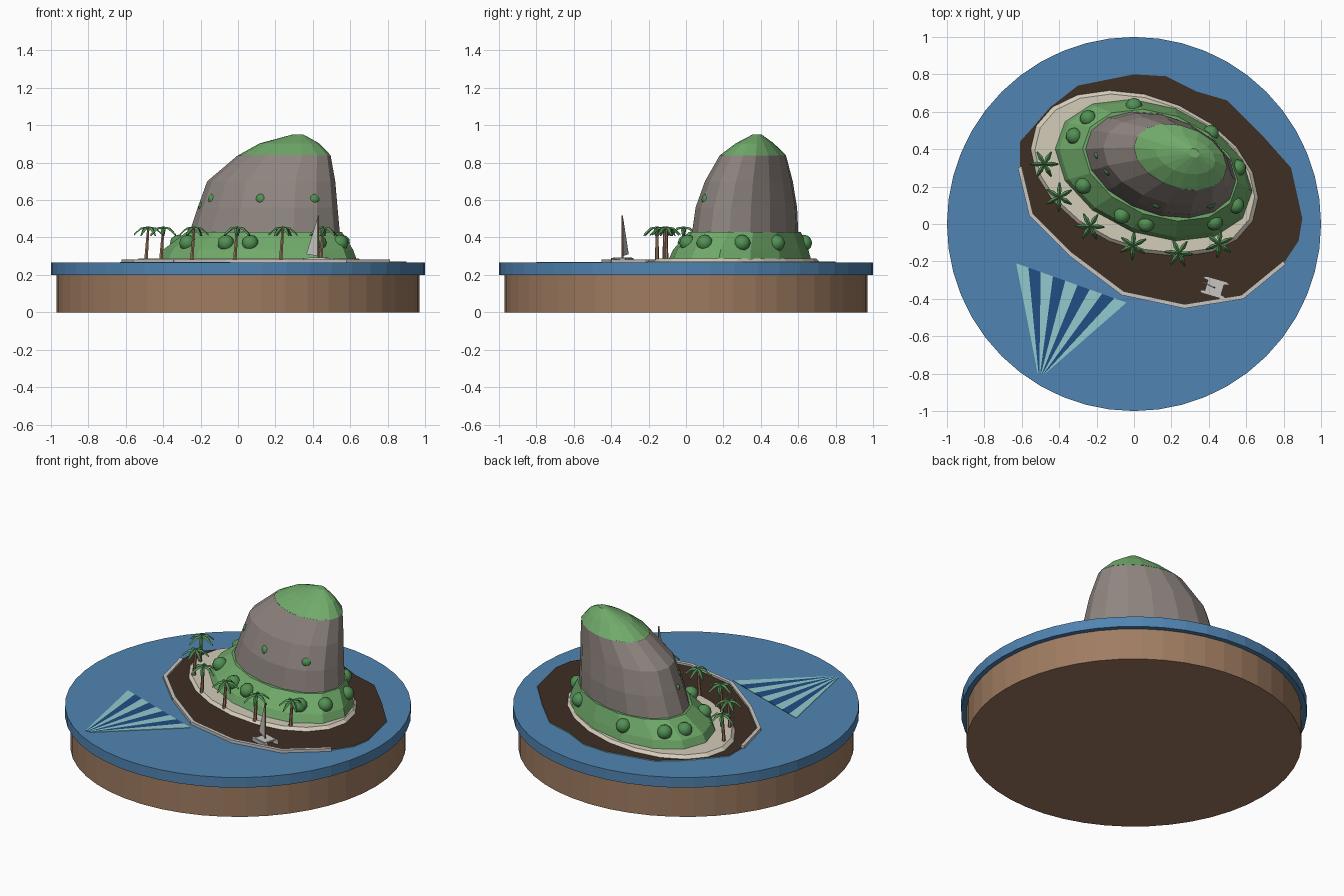
import bpy, bmesh
from math import sin, cos, pi, tau, radians
from mathutils import Vector, Matrix

cube = bpy.data.objects.get("Cube")
if cube:
    bpy.data.objects.remove(cube, do_unlink=True)


def material(name, r, g, b):
    lin = [((c / 255 + 0.055) / 1.055) ** 2.4 for c in (r, g, b)] + [1]
    m = bpy.data.materials.new(name)
    m.use_nodes = True
    m.diffuse_color = lin
    m.node_tree.nodes["Principled BSDF"].inputs["Base Color"].default_value = lin
    return m


WOOD = material("wood brown", 160, 124, 97)
WATER = material("water blue", 80, 132, 178)
SEABED = material("dark brown", 62, 46, 36)
STONE = material("pale grey", 200, 197, 192)
SAND = material("sand", 212, 204, 186)
GRASS = material("grass green", 112, 170, 106)
LEAF = material("leaf green", 82, 144, 84)
ROCK = material("rock grey", 143, 133, 128)
TEAL = material("light teal", 146, 202, 206)
NAVY = material("navy", 32, 78, 132)


def finish(bm, name, *mats):
    bmesh.ops.recalc_face_normals(bm, faces=bm.faces)
    me = bpy.data.meshes.new(name)
    bm.to_mesh(me)
    bm.free()
    for m in mats:
        me.materials.append(m)
    ob = bpy.data.objects.new(name, me)
    bpy.context.collection.objects.link(ob)
    return ob


def bridge(bm, rings):
    """Skin a list of point rings and close both ends."""
    vs = [[bm.verts.new(p) for p in ring] for ring in rings]
    n = len(vs[0])
    for a, b in zip(vs, vs[1:]):
        for i in range(n):
            j = (i + 1) % n
            bm.faces.new((a[i], a[j], b[j], b[i]))
    bm.faces.new(vs[0][::-1])
    bm.faces.new(vs[-1])


def slab(bm, pts, z0, z1):
    bridge(bm, [[(x, y, z) for x, y in pts] for z in (z0, z1)])


def loft(name, mat, sides, rings, skew=0.3):
    """Stack skewed ellipses given as z, x range, y range."""
    bm = bmesh.new()
    out = []
    for z, x0, x1, y0, y1 in rings:
        out.append([((x0 + x1) / 2 + (x1 - x0) / 2 * cos(t),
                     (y0 + y1) / 2 + (y1 - y0) / 2 * sin(t - skew), z)
                    for t in (tau * i / sides for i in range(sides))])
    bridge(bm, out)
    return finish(bm, name, mat)


def rod(bm, a, b, r0, r1, sides=6):
    a, b = Vector(a), Vector(b)
    q = (b - a).to_track_quat('Z', 'Y')
    bridge(bm, [[p + q @ Vector((r * cos(tau * i / sides), r * sin(tau * i / sides), 0))
                 for i in range(sides)] for p, r in ((a, r0), (b, r1))])


# Round base and water disc
loft("base", WOOD, 48, [(0, -.97, .97, -.97, .97), (.2, -.97, .97, -.97, .97)], 0)
loft("water", WATER, 48, [(.2, -1, 1, -1, 1), (.265, -1, 1, -1, 1)], 0)

# Dark seabed plate with a teal shoreline edge
shore = [(-.61, .30), (-.55, .05), (-.34, -.16), (-.06, -.37), (.27, -.44), (.58, -.39),
         (.80, -.21), (.88, -.09), (.90, .03), (.84, .30), (.68, .48), (.50, .66),
         (.33, .71), (.17, .79), (0, .80), (-.30, .74), (-.44, .63), (-.61, .44)]
bm = bmesh.new()
slab(bm, shore, .265, .271)
plate = finish(bm, "seabed", SEABED, TEAL)
for p in plate.data.polygons:
    p.material_index = int(abs(p.normal.z) < .5)

# Breakwater along the front shore
bm = bmesh.new()
for a, b in zip(shore[:6], shore[1:7]):
    a, b = Vector(a), Vector(b)
    d = (b - a).normalized()
    n = Vector((d.y, -d.x)) * .011
    e = d * .006
    slab(bm, [a - n - e, b - n + e, b + n + e, a + n - e], .265, .283)
finish(bm, "breakwater", STONE)

# Island: beach, grassy foot, rock body, grassy cap
loft("beach", SAND, 20, [(.265, -.56, .67, -.18, .72), (.288, -.53, .645, -.155, .695)])
loft("grass_foot", GRASS, 14, [(.28, -.425, .635, -.095, .67), (.335, -.40, .615, -.07, .655),
                               (.43, -.275, .555, .015, .615)])
loft("rock", ROCK, 16, [(.42, -.262, .545, .03, .602), (.56, -.215, .532, .05, .595),
                        (.70, -.165, .52, .10, .572), (.84, 0, .495, .18, .535)])
loft("grass_cap", GRASS, 16, [(.838, -.002, .497, .178, .537), (.903, .115, .435, .265, .47),
                              (.95, .29, .35, .355, .405)])

# Bushes: foot ring, large ones on the rock, small ones on the rock
bushes = {(.37, .045): [(-.32, .47), (-.245, .565), (0, .63), (-.27, .205), (-.065, .045),
                        (.065, 0), (.43, .01), (.545, .10), (.555, .25 + .05), (.41, .485)],
          (.603, .033): [(-.13, .29), (.125, .115), (.405, .115)],
          (.566, .023): [(-.19, .37), (-.025, .175), (.285, .08)]}
bm = bmesh.new()
for (z, r), spots in bushes.items():
    for x, y in spots:
        bmesh.ops.create_icosphere(bm, subdivisions=2, radius=r,
                                   matrix=Matrix.Translation((x, y, z)))
finish(bm, "bushes", LEAF).data.shade_smooth()

# Palm trees with six drooping fronds
trunks, fronds = bmesh.new(), bmesh.new()
for k, (x, y) in enumerate([(-.48, .32), (-.40, .145), (-.235, -.013),
                            (-.005, -.115), (.24, -.155), (.455, -.105)]):
    top = Vector((x, y, .447))
    rod(trunks, (x - .012, y, .28), top, .011, .007)
    for i in range(6):
        t = tau * i / 6 + k * .5
        out, side = Vector((cos(t), sin(t), 0)), Vector((-sin(t), cos(t), 0))
        rings = []
        for d, w, z in ((0, .006, .008), (.04, .013, .002), (.077, .004, -.032)):
            c = top + out * d + Vector((0, 0, z))
            rings.append([c - side * w - Vector((0, 0, .006)), c + Vector((0, 0, .004)),
                          c + side * w - Vector((0, 0, .006))])
        bridge(fronds, rings)
finish(trunks, "palm_trunks", WOOD)
finish(fronds, "palm_fronds", LEAF)

# Twin-hulled sailing boat
place = Matrix.Translation((.43, -.34, .271)) @ Matrix.Rotation(radians(-16), 4, 'Z')
bm = bmesh.new()
for s in (-1, 1):
    y = s * .038
    slab(bm, [(-.075, y), (-.055, y - .009), (.055, y - .009), (.075, y),
              (.055, y + .009), (-.055, y + .009)], 0, .02)
slab(bm, [(-.045, -.04), (.045, -.04), (.045, .04), (-.045, .04)], .013, .023)
bridge(bm, [[(-.004, y, .235), (-.07, y + .012, .04), (-.004, y, .03)] for y in (-.003, .003)])
boat = finish(bm, "boat", STONE)
boat.matrix_world = place
bm = bmesh.new()
rod(bm, (0, 0, .015), (0, 0, .247), .005, .004)
finish(bm, "mast", WOOD).matrix_world = place

# Striped fan painted on the water
bm = bmesh.new()
wide = Vector((-.63, -.21)), Vector((-.04, -.42))
tip = Vector((-.515, -.80)), Vector((-.475, -.80))
for i in range(9):
    a, b = i / 9, (i + 1) / 9
    slab(bm, [tip[0].lerp(tip[1], a), tip[0].lerp(tip[1], b),
              wide[0].lerp(wide[1], b), wide[0].lerp(wide[1], a)], .264, .268)
    bm.faces.ensure_lookup_table()
    for f in bm.faces[-6:]:
        f.material_index = i % 2
finish(bm, "striped_fan", TEAL, NAVY)
